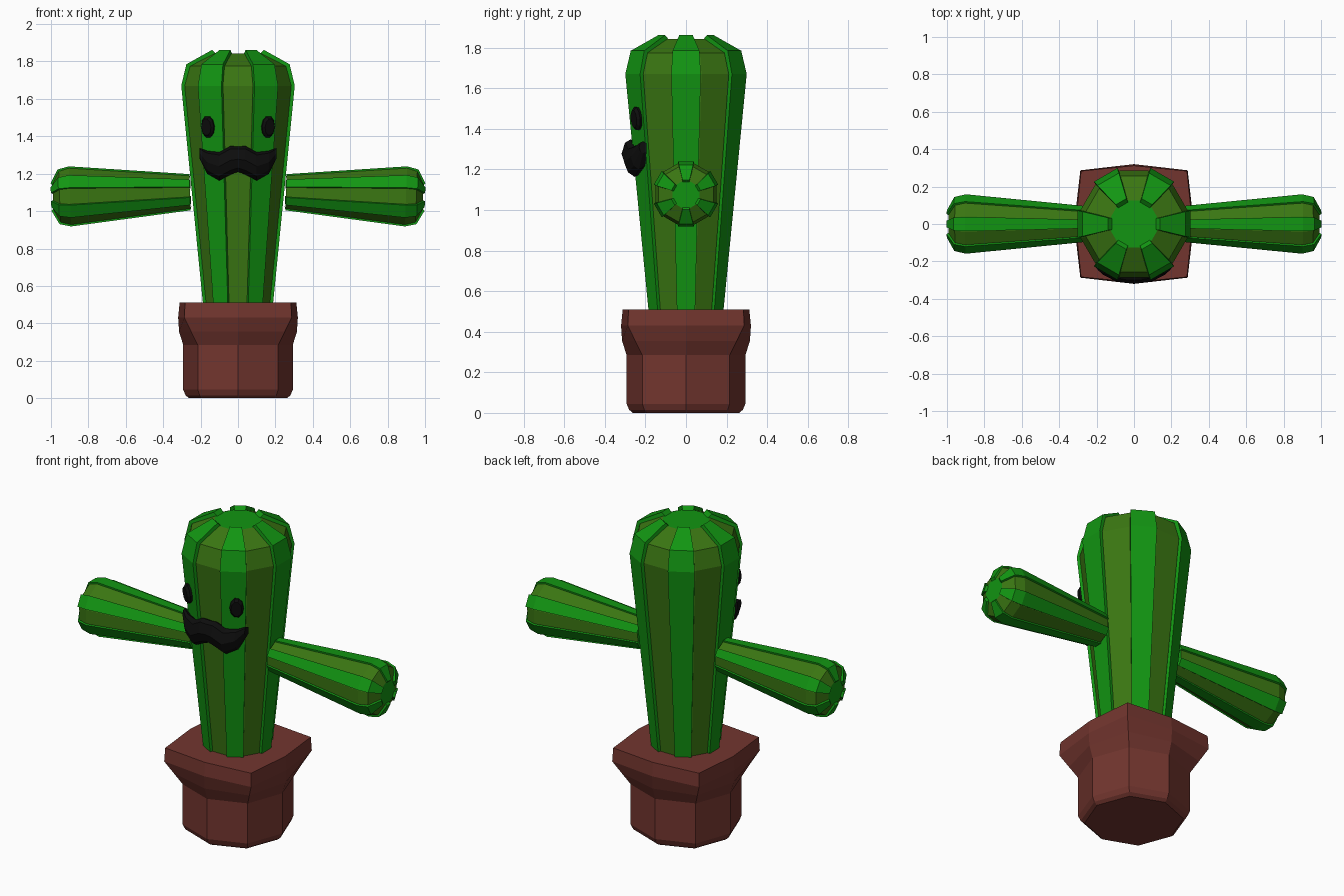
import bpy, bmesh, math
from mathutils import Matrix, Vector

if "Cube" in bpy.data.objects:
    bpy.data.objects.remove(bpy.data.objects["Cube"])


def mat(name, rgb):
    m = bpy.data.materials.new(name)
    m.diffuse_color = (*rgb, 1)
    m.use_nodes = True
    m.node_tree.nodes["Principled BSDF"].inputs["Base Color"].default_value = m.diffuse_color
    return m


GREEN = mat("bright_green", (0.006, 0.30, 0.006))
OLIVE = mat("olive_green", (0.042, 0.18, 0.006))
BROWN = mat("clay_brown", (0.17, 0.036, 0.028))
BLACK = mat("black", (0.004, 0.004, 0.004))


def finish(bm, name, mats):
    bmesh.ops.recalc_face_normals(bm, faces=bm.faces)
    me = bpy.data.meshes.new(name)
    bm.to_mesh(me)
    bm.free()
    for m in mats:
        me.materials.append(m)
    ob = bpy.data.objects.new(name, me)
    bpy.context.collection.objects.link(ob)
    return ob


def loft(bm, rings):
    """Skin closed rings of equal length and cap both ends."""
    rows = [[bm.verts.new(p) for p in ring] for ring in rings]
    n = len(rows[0])
    sides = []
    for a, b in zip(rows, rows[1:]):
        for i in range(n):
            j = (i + 1) % n
            sides.append(bm.faces.new((a[i], a[j], b[j], b[i])))
    caps = [bm.faces.new(rows[0][::-1]), bm.faces.new(rows[-1])]
    return sides, caps


def polar(r, deg, z):
    a = math.radians(deg)
    return (r * math.cos(a), r * math.sin(a), z)


# Stem profiles (radius, height): the core and the raised ribs
CORE = [(0.172, 0.46), (0.295, 1.67), (0.265, 1.775), (0.13, 1.842)]
RIB = [(0.188, 0.46), (0.312, 1.67), (0.284, 1.785), (0.142, 1.862)]


def stem(name, matrix):
    bm = bmesh.new()
    # twelve-sided olive core with a green crown
    sides, caps = loft(bm, [[polar(r, 15 + 30 * i, z) for i in range(12)]
                            for r, z in CORE])
    for f in sides:
        f.material_index = 1
    # six raised green ribs
    for k in range(6):
        c = 60 * k
        loft(bm, [[polar(r - 0.02, c - 15, z - 0.01), polar(R, c - 13.5, Z),
                   polar(R, c + 13.5, Z), polar(r - 0.02, c + 15, z - 0.01)]
                  for (r, z), (R, Z) in zip(CORE, RIB)])
    bm.transform(matrix)
    return finish(bm, name, [GREEN, OLIVE])


# Trunk and two arms (smaller copies lying sideways, drooping slightly)
stem("trunk", Matrix.Identity(4))
S = 0.53
for side, name in ((1, "right_arm"), (-1, "left_arm")):
    turn = Matrix.Rotation(side * math.radians(92), 4, 'Y')
    place = Matrix.Translation((side * 1.0, 0, 1.075))
    stem(name, place @ turn @ Matrix.Scale(S, 4) @ Matrix.Translation((0, 0, -1.862)))

# Pot: eight-sided, squarer towards the rim (height, side middle, corner)
POT = [(0.0, 0.262, 0.19), (0.015, 0.28, 0.205), (0.045, 0.293, 0.215),
       (0.285, 0.293, 0.215), (0.355, 0.315, 0.25), (0.43, 0.32, 0.287),
       (0.51, 0.312, 0.283)]
bm = bmesh.new()
loft(bm, [[polar(m if i % 2 == 0 else c * math.sqrt(2), 45 * i, z) for i in range(8)]
          for z, m, c in POT])
finish(bm, "pot", [BROWN])

# Eyes: oval discs lying on the two front ribs
for side, name in ((1, "right_eye"), (-1, "left_eye")):
    bm = bmesh.new()
    prof = [(0.9, -0.03), (1.0, 0.0), (0.75, 0.014)]
    loft(bm, [[(0.039 * k * math.cos(i * math.pi / 5),
                0.06 * k * math.sin(i * math.pi / 5), h) for i in range(10)]
              for k, h in prof])
    normal = Vector((side * 0.5, -0.86, -0.1)).normalized()
    bm.transform(Matrix.Translation((side * 0.163, -0.246, 1.45))
                 @ normal.to_track_quat('Z', 'Y').to_matrix().to_4x4())
    finish(bm, name, [BLACK])

# Moustache: sections (x, top, bottom, front, back) mirrored around the middle
HALF = [(0.0, 1.345, 1.21, -0.318, -0.23), (0.04, 1.348, 1.195, -0.316, -0.23),
        (0.10, 1.315, 1.163, -0.305, -0.21), (0.165, 1.322, 1.20, -0.272, -0.20),
        (0.205, 1.338, 1.28, -0.232, -0.195)]
sections = [(-x, *s) for x, *s in HALF[:0:-1]] + HALF
rings = []
for x, t, b, f, k in sections:
    h, d = t - b, k - f
    rings.append([(x, f, b + 0.5 * h), (x, f + 0.2 * d, t - 0.1 * h),
                  (x, f + 0.5 * d, t), (x, k, t - 0.15 * h),
                  (x, k, b + 0.15 * h), (x, f + 0.55 * d, b),
                  (x, f + 0.2 * d, b + 0.15 * h)])
bm = bmesh.new()
loft(bm, rings)
finish(bm, "moustache", [BLACK])
